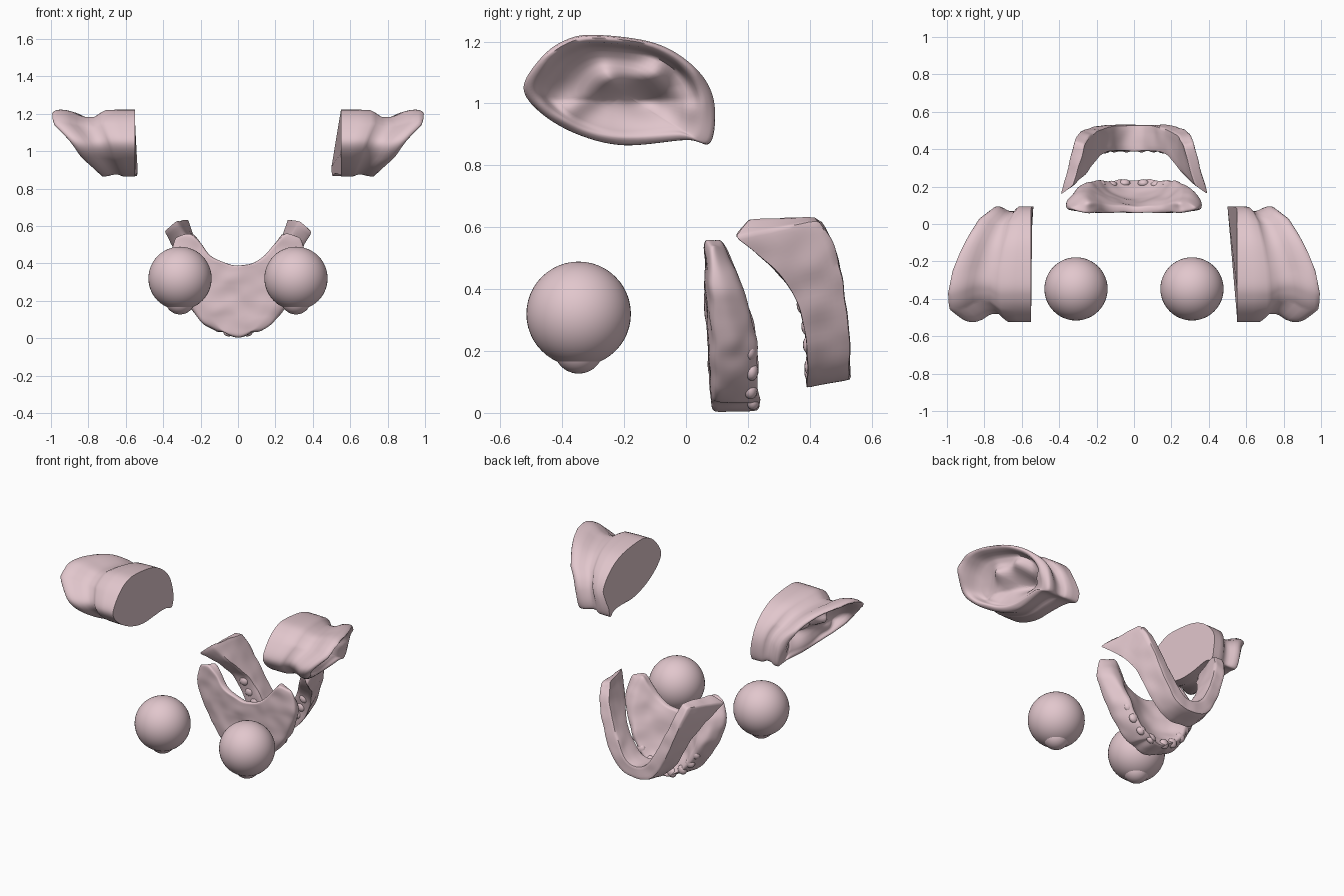
import bpy, bmesh, math
from mathutils import Vector, noise

if "Cube" in bpy.data.objects:
    bpy.data.objects.remove(bpy.data.objects["Cube"])

skin = bpy.data.materials.new("flesh")
skin.diffuse_color = (0.76, 0.57, 0.61, 1)
skin.use_nodes = True
skin.node_tree.nodes["Principled BSDF"].inputs["Base Color"].default_value = skin.diffuse_color


def finish(ob, angle=35):
    ob.data.materials.append(skin)
    bpy.ops.object.select_all(action='DESELECT')
    ob.select_set(True)
    bpy.context.view_layer.objects.active = ob
    bpy.ops.object.shade_smooth_by_angle(angle=math.radians(angle))


def cap(bm, ring, strips):
    """Close a ring with one face, or with strips pairing its two sides."""
    return [bm.faces.new([ring[i] for i in s]) for s in strips or [range(len(ring))]]


def loft(name, rings, strips=None, subsurf=0, crease=0.0, rough=0.0, angle=35):
    """Skin a list of closed rings, optionally smoothed and roughened."""
    bm = bmesh.new()
    rows = [[bm.verts.new(p) for p in r] for r in rings]
    n = len(rows[0])
    layer = bm.edges.layers.float.new("crease_edge")
    for a, b in zip(rows, rows[1:]):
        for i in range(n):
            bm.faces.new((a[i], a[(i + 1) % n], b[(i + 1) % n], b[i]))
            bm.edges.get((a[i], b[i]))[layer] = crease
    for row in (rows[0], rows[-1]):
        cap(bm, row, strips)
        for i in range(n):
            bm.edges.get((row[i], row[(i + 1) % n]))[layer] = max(crease, .4)
    bmesh.ops.recalc_face_normals(bm, faces=bm.faces)
    if bm.calc_volume(signed=True) < 0:
        bmesh.ops.reverse_faces(bm, faces=bm.faces)
    me = bpy.data.meshes.new(name)
    bm.to_mesh(me)
    bm.free()
    ob = bpy.data.objects.new(name, me)
    bpy.context.collection.objects.link(ob)
    bpy.context.view_layer.objects.active = ob
    if subsurf:
        mod = ob.modifiers.new("smooth", 'SUBSURF')
        mod.levels = mod.render_levels = subsurf
        bpy.ops.object.modifier_apply(modifier=mod.name)
    if rough:
        for v in ob.data.vertices:
            v.co += noise.noise_vector(v.co * 12) * rough
    finish(ob, angle)
    return ob


def spline(pts, per):
    """Closed Catmull-Rom curve through 2D points."""
    out, n = [], len(pts)
    for i in range(n):
        a, b, c, d = (Vector(pts[(i + k) % n]) for k in (-1, 0, 1, 2))
        for j in range(per):
            t = j / per
            out.append(0.5 * (2 * b + (c - a) * t + (2 * a - 5 * b + 4 * c - d) * t * t
                              + (3 * b - a - 3 * c + d) * t ** 3))
    return out


def clamp(t):
    return min(max(t, 0), 1)


def lerp_table(x, table):
    if x <= table[0][0]:
        return table[0][1]
    for (x0, y0), (x1, y1) in zip(table, table[1:]):
        if x <= x1:
            return y0 + (y1 - y0) * (x - x0) / (x1 - x0)
    return table[-1][1]


# Eyeballs with a small cornea bulge facing down
for side, s in (("left", -1), ("right", 1)):
    for part, r, z in (("eyeball", 0.169, 0.32), ("cornea", 0.08, 0.207)):
        bpy.ops.mesh.primitive_uv_sphere_add(segments=48, ring_count=24, radius=r,
                                             location=(0.31 * s, -0.347, z))
        ob = bpy.context.object
        ob.name = f"{side}_{part}"
        finish(ob, 60)

# Ears: side outline in (y, z), swept from flat base slab to rim and into the bowl
OUTLINE = spline([(-.525, 1.05), (-.475, 1.14), (-.4, 1.2), (-.3, 1.222), (-.1, 1.195), (.03, 1.115),
                  (.09, 1.01), (.08, .875), (0, .882), (-.2, .865), (-.35, .90), (-.47, .97)], 8)
CENTER = Vector((-.2, 1.03))
BACK_X = [(-.53, 1.0), (-.46, 1.03), (-.4, 1.0), (-.25, .97), (-.1, .91), (.03, .86), (.09, .78)]


def rim_x(p):
    t = clamp((p.y - .87) / .33) ** .85
    return min(.73 + (lerp_table(p.x, BACK_X) - .73) * t, .995)


def bump(p, y, z, sy, sz, h):
    return h * math.exp(-((p.x - y) / sy) ** 2 - ((p.y - z) / sz) ** 2)


def ridge(p, a, b, w, h):
    """Soft ridge along the segment a-b."""
    a, b = Vector(a), Vector(b)
    t = clamp((p - a).dot(b - a) / (b - a).length_squared)
    return h * math.exp(-((p - a.lerp(b, t)).length / w) ** 2)


def ear(name, s, lip):
    rings = []

    def ring(fn):
        rings.append([Vector((s * x, p.x, p.y)) for x, p in map(fn, OUTLINE)])

    def base_x(p):
        return .55 - lip * clamp((p.x + .1) / .19) * clamp((1.03 - p.y) / .1)

    # Outside: base slab, neck, flared helix
    for frac, sc in ((0, 1), (.2, 1.0), (.36, .99), (.42, .92), (.5, .8), (.62, .8), (.7, .85),
                     (.78, .94), (.86, .99), (.93, 1.0), (.98, .98)):
        def outer(p, frac=frac, sc=sc):
            k = 1 - (1 - sc) * (.3 + .7 * clamp((p.y - .87) / .33))
            x0 = base_x(p)
            return x0 + (rim_x(p) - x0) * frac, CENTER + (p - CENTER) * k
        ring(outer)
    # Inside: rim roll, groove and hollow, filled towards the front flap and the lobe
    for sc in (.95, .91, .87, .84, .81, .77, .72, .64, .56, .48, .4, .32, .24, .16, .08, .02):
        def inner(p, sc=sc):
            q = CENTER + (p - CENTER) * sc
            depth = lerp_table(sc, [(0, .12), (.3, .12), (.55, .11), (.77, .09), (.82, .06), (.87, .015), (.92, 0)])
            depth *= (.1 + .9 * clamp((q.y - .89) / .12)) * (.25 + .75 * clamp((.07 - q.x) / .1))
            x = rim_x(q) - depth
            x += ridge(q, (-.37, .99), (-.25, 1.08), .045, .035)
            x += ridge(q, (-.25, 1.08), (-.1, 1.09), .045, .045)
            x += ridge(q, (-.1, 1.09), (.0, .99), .045, .03)
            x -= bump(q, -.13, 1.0, .07, .045, .05)
            return x, q
        ring(inner)
    loft(name, rings, angle=75)


ear("right_ear", 1, .05)
ear("left_ear", -1, .012)

# Lower jaw: four-cornered section swept round a U (outer low, inner low, inner top, outer top)
HALF = [
    [(0, .53, .105), (0, .53, .18), (0, .39, .18), (0, .39, .08)],
    [(.1, .53, .11), (.07, .53, .2), (.06, .39, .205), (.11, .39, .085)],
    [(.19, .53, .22), (.13, .525, .29), (.12, .39, .29), (.22, .39, .2)],
    [(.26, .515, .41), (.19, .50, .42), (.18, .375, .4), (.29, .37, .37)],
    [(.305, .485, .55), (.24, .475, .55), (.25, .265, .5), (.35, .27, .48)],
    [(.32, .43, .625), (.26, .42, .635), (.33, .2, .63), (.395, .15, .57)],
]
flip = [[(-x, y, z) for x, y, z in r] for r in HALF[:0:-1]]
loft("lower_jaw", flip + HALF, subsurf=3, crease=.75, rough=.006, angle=50)

# Upper jaw: arched palate section lofted front to back, with a notch at the back
# (mid z, arm z, outer x, inner x, gum y, arch y)
STATIONS = [(.0, .035, .11, .04, .245, .24), (.07, .08, .19, .08, .225, .2), (.13, .16, .25, .13, .235, .13),
            (.22, .27, .31, .16, .23, .11), (.30, .38, .355, .165, .195, .1), (.35, .48, .37, .16, .165, .095),
            (.375, .58, .335, .155, .115, .09)]
rings = []
for zm, za, xo, xi, yt, ya in STATIONS:
    top = .083 - .025 * za / .57
    zi = zm + (za - zm) * .25
    xm = (xi + xo) / 2
    zo = za - .07 * za
    half = [(xi, top, zi), (xm, top, za), (xo, top + .015, zo), (xo, (top + yt) / 2, zo),
            (xo - .05, yt, zo), (xm - .01, yt, za), (xi, (ya + yt) / 2, zi)]
    rings.append([(0, top, zm)] + half + [(0, ya, zm)] + [(-x, y, z) for x, y, z in half[::-1]])
side = [(0, 1, 7, 8), (1, 2, 6, 7), (2, 3, 5, 6), (3, 4, 5)]
other = [tuple((16 - i) % 16 for i in f) for f in side]
loft("upper_jaw", rings, side + other, subsurf=3, crease=.25, rough=.007, angle=50)

# Tooth-socket bumps along both gum ridges
GUMS = {
    "upper_socket": [(.05, .217, .04), (.12, .209, .075), (.18, .212, .135), (.215, .206, .2), (.24, .195, .27)],
    "lower_socket": [(.04, .405, .13), (.105, .405, .15), (.155, .4, .22), (.19, .395, .28), (.22, .38, .35)],
}
for name, pts in GUMS.items():
    for s in (-1, 1):
        for x, y, z in pts:
            bpy.ops.mesh.primitive_uv_sphere_add(segments=16, ring_count=10, radius=.028, location=(s * x, y, z))
            ob = bpy.context.object
            ob.name = name
            ob.scale = (1.1, .8, 1.1)
            finish(ob, 60)
